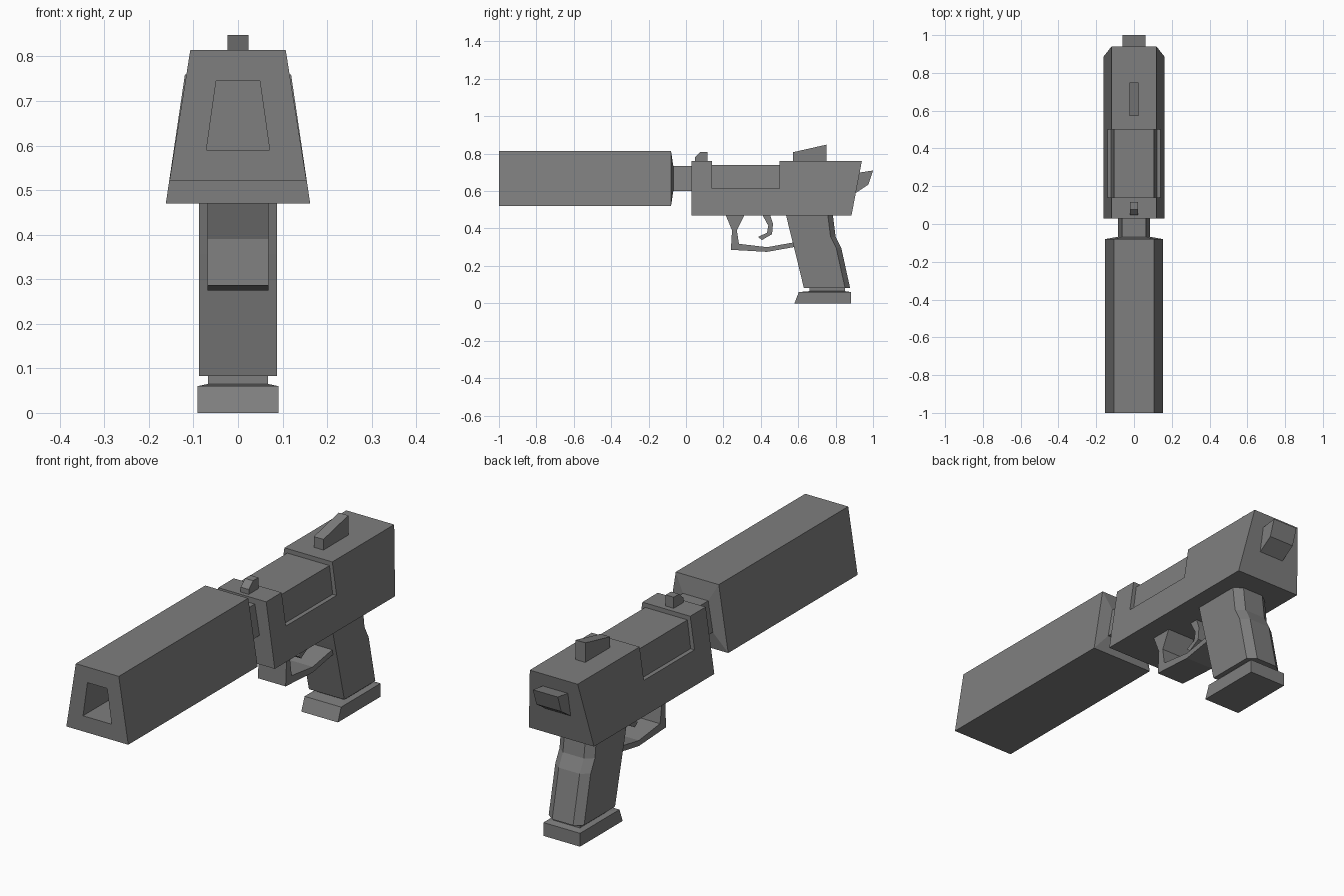
import bpy, bmesh

if "Cube" in bpy.data.objects:
    bpy.data.objects.remove(bpy.data.objects["Cube"])

# Dark grey finish shared by every part
dark = bpy.data.materials.new("dark_grey")
dark.diffuse_color = (0.21, 0.21, 0.21, 1.0)
dark.use_nodes = True
dark.node_tree.nodes["Principled BSDF"].inputs["Base Color"].default_value = dark.diffuse_color


def finish(name, bm):
    bmesh.ops.recalc_face_normals(bm, faces=bm.faces[:])
    mesh = bpy.data.meshes.new(name)
    bm.to_mesh(mesh)
    bm.free()
    mesh.materials.append(dark)
    obj = bpy.data.objects.new(name, mesh)
    bpy.context.collection.objects.link(obj)
    return obj


def prism(name, profile, width):
    """Side profile of (y, z) points spread to +/- half width; width may vary with z."""
    w = width if callable(width) else (lambda z: width)
    bm = bmesh.new()
    left = [bm.verts.new((-w(z), y, z)) for y, z in profile]
    right = [bm.verts.new((w(z), y, z)) for y, z in profile]
    n = len(profile)
    bm.faces.new(left)
    bm.faces.new(right[::-1])
    for i in range(n):
        j = (i + 1) % n
        bm.faces.new((left[i], right[i], right[j], left[j]))
    return finish(name, bm)


def loft(name, rings):
    """Skin consecutive closed rings and cap both ends."""
    bm = bmesh.new()
    loops = [[bm.verts.new(p) for p in ring] for ring in rings]
    for a, b in zip(loops, loops[1:]):
        for i in range(len(a)):
            j = (i + 1) % len(a)
            bm.faces.new((a[i], a[j], b[j], b[i]))
    bm.faces.new(loops[0])
    bm.faces.new(loops[-1][::-1])
    return finish(name, bm)


def trapezoid(y, z0, z1, w0, w1):
    return [(-w0, y, z0), (w0, y, z0), (w1, y, z1), (-w1, y, z1)]


def plate(z, y0, y1, w):
    return [(-w, y0, z), (w, y0, z), (w, y1, z), (-w, y1, z)]


# Barrel tube: inside of bore, front lip, outer body, shallow rear slope, neck
loft("muzzle_tube", [
    trapezoid(-0.70, 0.59, 0.745, 0.071, 0.049),
    trapezoid(-1.00, 0.59, 0.745, 0.071, 0.049),
    trapezoid(-1.00, 0.52, 0.815, 0.154, 0.107),
    trapezoid(-0.08, 0.52, 0.815, 0.154, 0.107),
    trapezoid(-0.068, 0.60, 0.735, 0.086, 0.063),
    trapezoid(0.035, 0.60, 0.735, 0.086, 0.063),
])

# Upper body with a notch, and the narrower chamber filling it
prism("slide", [(0.03, 0.47), (0.03, 0.76), (0.14, 0.76), (0.14, 0.615),
                (0.50, 0.615), (0.50, 0.76), (0.94, 0.76), (0.885, 0.47)],
      lambda z: 0.162 - (z - 0.47) * 0.148)
loft("chamber", [trapezoid(y, 0.61, 0.74, 0.122, 0.105) for y in (0.14, 0.50)])

# Sights and hammer
prism("front_sight", [(0.048, 0.755), (0.048, 0.782), (0.078, 0.81),
                      (0.116, 0.81), (0.116, 0.755)], 0.02)
prism("rear_sight", [(0.573, 0.755), (0.573, 0.808), (0.75, 0.848), (0.75, 0.755)], 0.024)
prism("hammer", [(0.90, 0.695), (1.0, 0.71), (0.975, 0.635), (0.905, 0.588)], 0.062)

# Trigger and its guard
prism("trigger_guard", [(0.213, 0.47), (0.246, 0.39), (0.24, 0.286), (0.433, 0.275),
                        (0.585, 0.302), (0.585, 0.327), (0.433, 0.30),
                        (0.283, 0.318), (0.272, 0.39), (0.312, 0.47)], 0.069)
prism("trigger", [(0.41, 0.47), (0.44, 0.415), (0.433, 0.377), (0.385, 0.355),
                  (0.406, 0.338), (0.46, 0.37), (0.465, 0.425), (0.45, 0.47)], 0.03)

# Grip with chamfered back edges: (z, front y, back y) at each level
grip = []
for z, y0, y1 in [(0.475, 0.534, 0.785), (0.355, 0.563, 0.80),
                  (0.297, 0.578, 0.83), (0.083, 0.63, 0.877)]:
    grip.append([(-0.088, y0, z), (0.088, y0, z), (0.088, y1 - 0.027, z),
                 (0.052, y1, z), (-0.052, y1, z), (-0.088, y1 - 0.027, z)])
loft("grip", grip)

# Magazine stem and foot
loft("magazine_base", [
    plate(0.085, 0.66, 0.85, 0.067),
    plate(0.065, 0.66, 0.85, 0.067),
    plate(0.06, 0.603, 0.883, 0.091),
    plate(0.0, 0.58, 0.883, 0.091),
])
